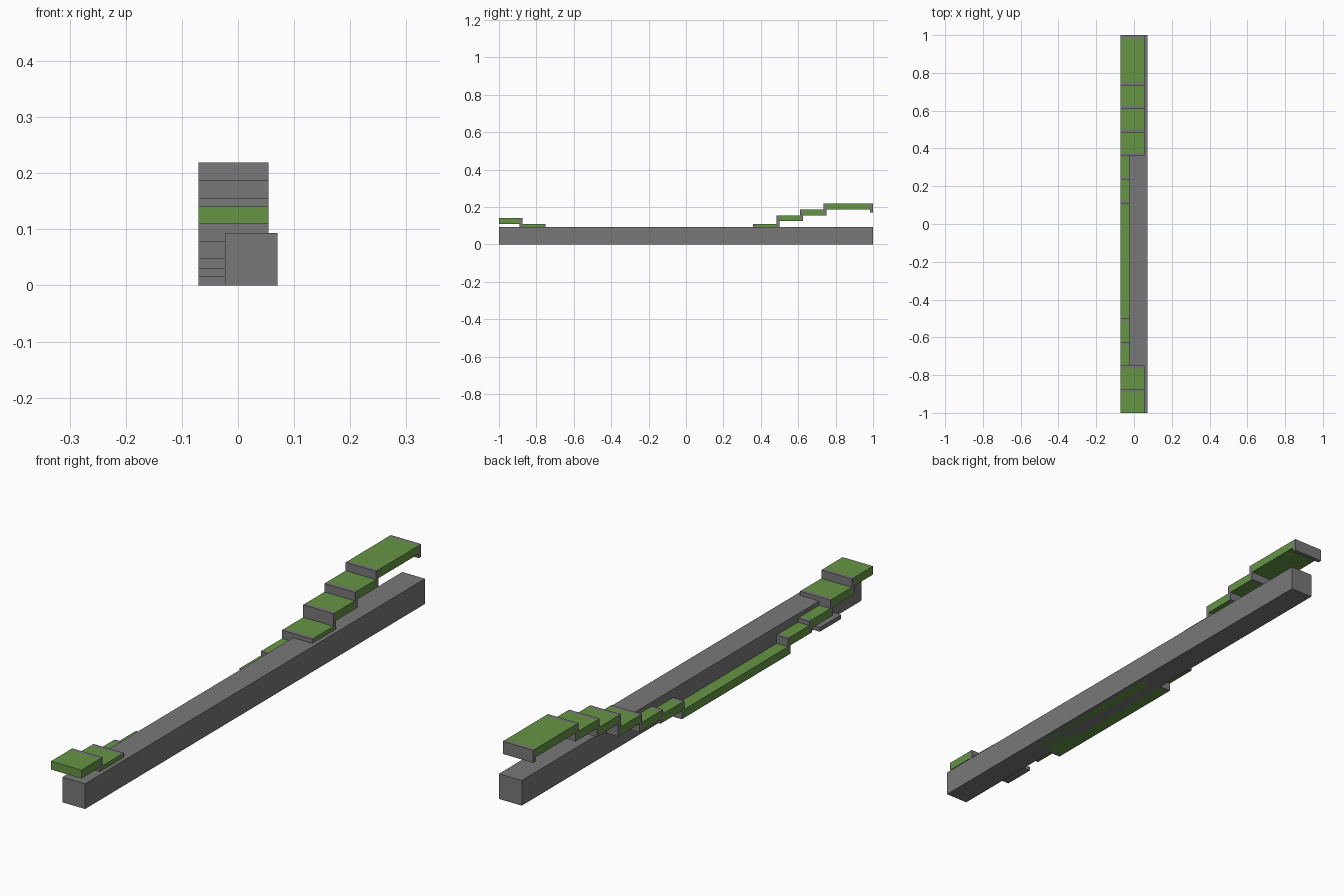
import bpy

U = 1 / 64  # block size of the model grid
if "Cube" in bpy.data.objects:
    bpy.data.objects.remove(bpy.data.objects["Cube"], do_unlink=True)


def material(name, colour):
    mat = bpy.data.materials.new(name)
    mat.use_nodes = True
    mat.diffuse_color = colour
    mat.node_tree.nodes["Principled BSDF"].inputs["Base Color"].default_value = colour
    return mat


green = material("leaf green", (0.13, 0.30, 0.06, 1))
grey = material("stone grey", (0.19, 0.19, 0.19, 1))


def block(name, x, y, z, mat):
    """Box between pairs of limits given in grid blocks."""
    bpy.ops.mesh.primitive_cube_add(size=1)
    obj = bpy.context.object
    obj.name = name
    limits = (x, y, z)
    obj.location = [(a + b) / 2 * U for a, b in limits]
    obj.scale = [(b - a) * U for a, b in limits]
    bpy.ops.object.transform_apply(location=True, scale=True)
    obj.data.materials.append(mat)


STRIP = (-4.5, 3.5)

# Long square beam
block("beam", (-1.5, 4.5), (-64, 64), (0, 6), grey)

# Loose plate below the front steps
block("low_plate", STRIP, (-52, -44), (1, 2), grey)

# Treads: (length, top height) from front to back
treads = [(8, 9), (8, 7), (8, 5), (8, 4), (40, 2), (8, 4),
          (8, 5), (8, 7), (8, 10), (8, 12), (16, 14)]
start = -64
for i, (length, top) in enumerate(treads):
    end = start + length
    last = i == len(treads) - 1
    following = 13 if last else treads[i + 1][1]
    block(f"tread_{i + 1}", STRIP, (start, end - 1), (top - 2, top), green)
    # Upright closing the step to the following tread
    block(f"riser_{i + 1}", STRIP, (end - 1, end),
          (min(top, following) - 2, max(top, following)), grey)
    start = end
